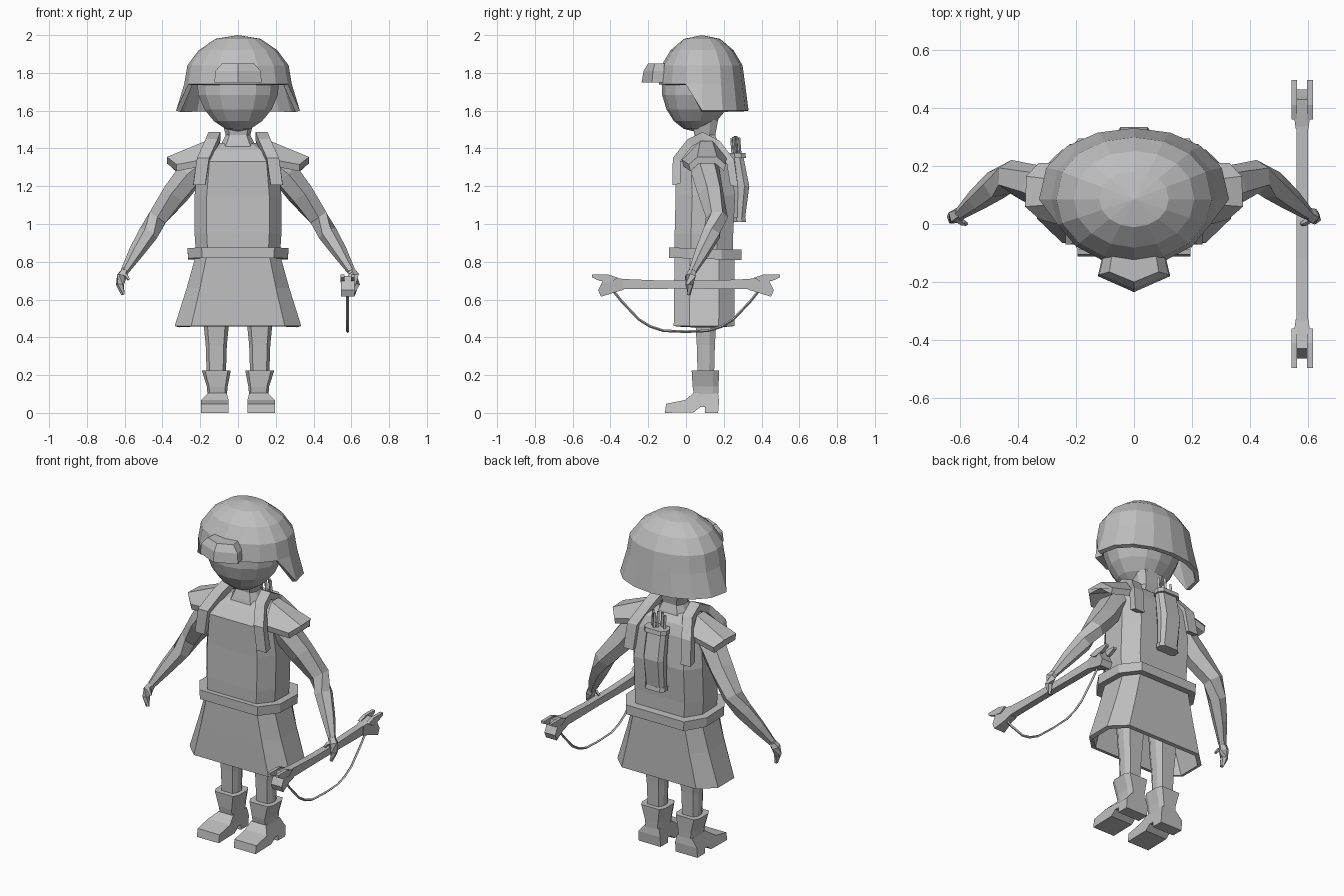
import bpy, bmesh, math
from mathutils import Vector

grey = bpy.data.materials.new("plain grey")
grey.diffuse_color = (0.52, 0.52, 0.52, 1)


def finish(name, bm, thick=0):
    bmesh.ops.remove_doubles(bm, verts=bm.verts, dist=0.0005)
    bmesh.ops.recalc_face_normals(bm, faces=bm.faces)
    me = bpy.data.meshes.new(name)
    bm.to_mesh(me)
    bm.free()
    me.materials.append(grey)
    ob = bpy.data.objects.new(name, me)
    bpy.context.collection.objects.link(ob)
    if thick:
        m = ob.modifiers.new("thickness", 'SOLIDIFY')
        m.thickness, m.offset = thick, -1
    return ob


def loft(name, rings, cap=True, closed=True, thick=0):
    """Skin a list of point rings."""
    bm = bmesh.new()
    vs = [[bm.verts.new(p) for p in r] for r in rings]
    n = len(rings[0])
    for a, b in zip(vs, vs[1:]):
        for i in range(n if closed else n - 1):
            j = (i + 1) % n
            bm.faces.new((a[i], a[j], b[j], b[i]))
    if cap:
        bm.faces.new(vs[0])
        bm.faces.new(vs[-1])
    return finish(name, bm, thick)


def octagon(x0, x1, y0, y1, z, c=0.3, tilt=0):
    """Chamfered rectangle ring at height z."""
    cx, cy, rx, ry = (x0 + x1) / 2, (y0 + y1) / 2, (x1 - x0) / 2, (y1 - y0) / 2
    k = 1 - 2 * c
    pts = [(1, -k), (1, k), (1 - c, 1), (c - 1, 1), (-1, k), (-1, -k), (c - 1, -1), (1 - c, -1)]
    return [(cx + rx * u, cy + ry * v, z + tilt * v) for u, v in pts]


def tube(name, path, radii, n=6):
    """Faceted tube along a path."""
    P = [Vector(p) for p in path]
    rings = []
    for i, p in enumerate(P):
        d = P[min(i + 1, len(P) - 1)] - P[max(i - 1, 0)]
        q = d.to_track_quat('Z', 'Y')
        rings.append([p + q @ Vector((radii[i] * math.cos(t * math.tau / n),
                                      radii[i] * math.sin(t * math.tau / n), 0)) for t in range(n)])
    return loft(name, rings)


def prism(name, prof, xs):
    """Side profile (y, z) spanned across x; xs(y, z) gives the two x limits."""
    return loft(name, [[(xs(y, z)[e], y, z) for y, z in prof] for e in (0, 1)])


# helmet: dome rows above the brim, flared flaps around sides and back
def dome(scale, z, fx=1, fy=1):
    ring = []
    for k in range(16):
        a = k * math.tau / 16
        c = -math.cos(a)
        c = math.copysign(abs(c) ** (0.85 if c > 0 else 1), c)
        ring.append((0.285 * scale * fx * math.sin(a), 0.085 + 0.228 * scale * fy * c, z))
    return ring


brim, low = dome(1, 1.74), dome(1, 1.6, 1.15, 1.08)
flap = [low[k] if 4 <= k <= 12 else brim[k] for k in range(16)]
loft("helmet", [flap, brim, dome(0.94, 1.84), dome(0.73, 1.92), dome(0.42, 1.98), dome(0.001, 2.0)],
     cap=False, thick=0.025)

# visor block on the helmet front
def visor(w, tip, side, back, z):
    return [(-w, side, z), (0, tip, z), (w, side, z), (w * 0.85, back, z), (-w * 0.85, back, z)]


loft("visor", [visor(0.125, -0.235, -0.18, -0.1, 1.75), visor(0.12, -0.225, -0.175, -0.1, 1.81),
               visor(0.085, -0.2, -0.165, -0.08, 1.85)])

# head
bm = bmesh.new()
bmesh.ops.create_uvsphere(bm, u_segments=14, v_segments=9, radius=1)
for v in bm.verts:
    x, y, z = v.co
    chin = 1 - 0.12 * max(0, -z)
    v.co = (x * 0.225 * chin, 0.065 + y * 0.195 * chin - 0.02 * max(0, -z), 1.725 + z * 0.235)
finish("head", bm)

# neck and torso
loft("neck", [octagon(-r, r, 0.1 - q, 0.1 + q, z) for r, q, z in
              ((0.12, 0.09, 1.36), (0.085, 0.07, 1.43), (0.065, 0.055, 1.47), (0.085, 0.07, 1.55))])
loft("torso", [octagon(-x, x, a, b, z, 0.28) for x, a, b, z in
               ((0.22, -0.06, 0.25, 0.8), (0.23, -0.06, 0.25, 0.95), (0.23, -0.055, 0.26, 1.15),
                (0.21, -0.055, 0.235, 1.33), (0.17, 0.0, 0.21, 1.39), (0.09, 0.05, 0.16, 1.43))])

# belt and hollow skirt
loft("belt", [octagon(-x, x, -0.09, 0.295, z, 0.28, -0.006) for x, z in ((0.265, 0.815), (0.267, 0.87))])
loft("skirt", [octagon(-x, x, a, b, z, 0.26) for x, a, b, z in
               ((0.335, -0.065, 0.257, 0.46), (0.272, -0.063, 0.257, 0.66), (0.222, -0.06, 0.257, 0.84))],
     cap=False, thick=0.025)

for s, side in ((1, "right"), (-1, "left")):
    def m(pts):
        return [(s * x, y, z) for x, y, z in pts]

    # shoulder strap running over from chest to back
    strap = [(0.205, -0.05, 1.21), (0.185, -0.05, 1.34), (0.14, 0.02, 1.43),
             (0.125, 0.09, 1.465), (0.135, 0.17, 1.42), (0.18, 0.235, 1.33), (0.19, 0.255, 1.2)]
    rings = []
    for x, y, z in strap:
        o = Vector((0, y - 0.1, (z - 1.25) * 0.8)).normalized() * 0.022
        rings.append(m([(x - 0.032, y - o.y, z - o.z), (x + 0.032, y - o.y, z - o.z),
                        (x + 0.032, y + o.y, z + o.z), (x - 0.032, y + o.y, z + o.z)]))
    loft(side + "_strap", rings)

    # roof-shaped shoulder pad
    inner = [(0.19, -0.02, 1.34), (0.17, 0.075, 1.44), (0.17, 0.14, 1.44), (0.19, 0.215, 1.35)]
    outer = [(0.325, 0.015, 1.315), (0.376, 0.06, 1.355), (0.372, 0.165, 1.355), (0.33, 0.21, 1.315)]
    drop = [(0, 0.008, -0.035), (0, 0.01, -0.035), (0, -0.01, -0.035), (0, -0.008, -0.035)]

    def section(pts):
        under = [tuple(Vector(p) + Vector(d)) for p, d in zip(pts, drop)]
        return m(pts + under[::-1])
    loft(side + "_shoulder_pad", [section(inner), section(outer)])

    # arm, hand and thumb
    tube(side + "_arm", m([(0.19, 0.1, 1.32), (0.25, 0.105, 1.265), (0.33, 0.13, 1.16), (0.425, 0.163, 1.035),
                           (0.475, 0.135, 0.95), (0.54, 0.085, 0.85), (0.6, 0.035, 0.75)]),
         [0.07, 0.078, 0.072, 0.058, 0.052, 0.04, 0.022])
    tube(side + "_hand", m([(0.595, 0.038, 0.76), (0.615, 0.028, 0.725), (0.625, 0.02, 0.68), (0.61, 0.015, 0.625)]),
         [0.02, 0.028, 0.022, 0.01], 5)
    tube(side + "_thumb", m([(0.61, 0.02, 0.735), (0.592, 0.005, 0.725), (0.578, 0.0, 0.705)]),
         [0.013, 0.011, 0.007], 4)

    # leg, boot shaft and foot
    loft(side + "_leg", [m(octagon(0.115 - r, 0.115 + r, 0.105 - q, 0.105 + q, z)) for r, q, z in
                         ((0.05, 0.043, 0.18), (0.056, 0.048, 0.36), (0.066, 0.054, 0.46), (0.075, 0.065, 0.7))])
    loft(side + "_boot", [m(octagon(*b, 0.22)) for b in
                          ((0.06, 0.16, 0.045, 0.17, 0.08), (0.055, 0.165, 0.035, 0.172, 0.14),
                           (0.038, 0.192, 0.03, 0.176, 0.225))])
    foot = [(0.17, 0), (0.175, 0.06), (0.17, 0.105), (0.04, 0.105), (-0.005, 0.068), (-0.105, 0.048),
            (-0.112, 0), (0.04, 0.003), (0.075, 0.03), (0.1, 0.03), (0.1, 0)]
    prism(side + "_foot", foot, lambda y, z: (s * 0.06, s * 0.158) if z > 0.1 else (s * 0.05, s * 0.195))

# quiver with rim and arrows
loft("quiver", [octagon(-w, w, a, b, z) for w, a, b, z in
                ((0.06, 0.255, 0.31, 1.01), (0.066, 0.25, 0.335, 1.2), (0.064, 0.235, 0.305, 1.35))])
for nm, w, a, b, z in (("quiver_rim", 0.074, 0.235, 0.318, 1.35), ("quiver_base", 0.066, 0.25, 0.318, 1.01)):
    loft(nm, [octagon(-w, w, a, b, z), octagon(-w, w, a - 0.004, b - 0.004, z + 0.025)])
for i, (x, y) in enumerate([(-0.042, 0.27), (-0.014, 0.255), (0.014, 0.29), (0.04, 0.265), (0.0, 0.275)]):
    tube("arrow_%d" % i, [(x, y, 1.3), (x, y - 0.012, 1.45 + 0.004 * i)], [0.009, 0.009], 4)

# bow held in the right hand: grip bar, flared ends, forked prongs
BX = 0.58
prism("bow_bar", [(-0.36, 0.655), (0, 0.658), (0.36, 0.655), (0.36, 0.71), (0.12, 0.7), (-0.12, 0.7), (-0.36, 0.71)],
      lambda y, z: (BX - 0.02, BX + 0.02))
for e, end in ((1, "back"), (-1, "front")):
    prism("bow_%s_end" % end, [(e * y, z) for y, z in
          ((0.33, 0.652), (0.37, 0.64), (0.45, 0.615), (0.465, 0.65), (0.44, 0.70), (0.43, 0.725), (0.33, 0.708))],
          lambda y, z: (BX - (0.036 if abs(y) > 0.4 else 0.022), BX + (0.036 if abs(y) > 0.4 else 0.022)))
    for t in (-1, 1):
        prism("bow_%s_prong" % end, [(e * y, z) for y, z in
              ((0.36, 0.715), (0.41, 0.732), (0.497, 0.732), (0.497, 0.718), (0.46, 0.70), (0.40, 0.69))],
              lambda y, z: (BX + t * 0.017, BX + t * 0.037))
tube("bow_string", [(BX, y, z) for y, z in
     ((-0.38, 0.64), (-0.34, 0.59), (-0.25, 0.495), (-0.19, 0.458), (-0.12, 0.435), (0, 0.43),
      (0.12, 0.435), (0.19, 0.458), (0.25, 0.495), (0.34, 0.59), (0.38, 0.64))], [0.007] * 11, 4)
